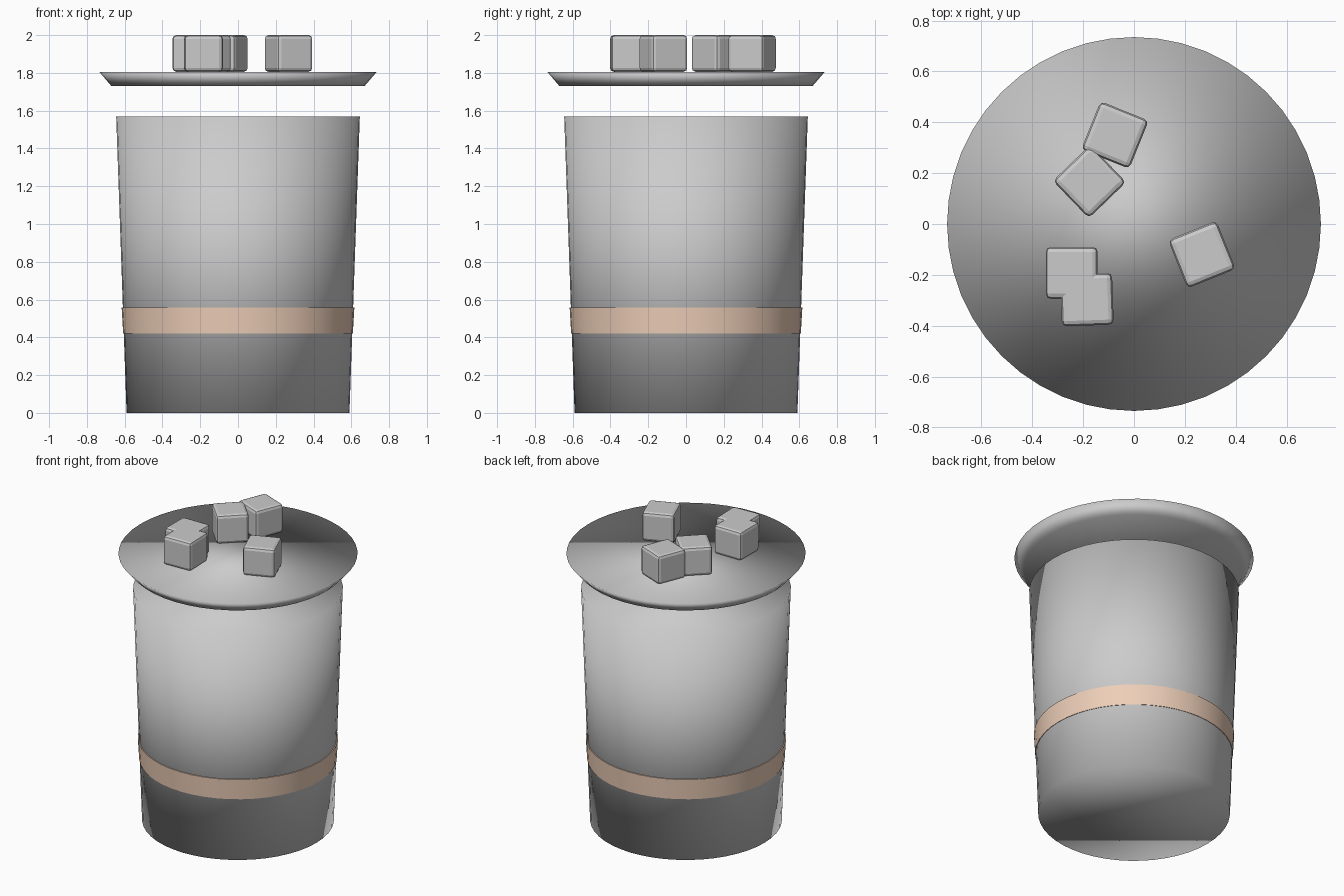
import bpy
from math import radians

if "Cube" in bpy.data.objects:
    bpy.data.objects.remove(bpy.data.objects["Cube"])

SIDES = 48


def frustum(name, r_low, r_high, z_low, z_high, fill='NGON'):
    """Tapered round part between two heights."""
    bpy.ops.mesh.primitive_cone_add(
        vertices=SIDES, radius1=r_low, radius2=r_high, depth=z_high - z_low,
        end_fill_type=fill, location=(0, 0, (z_low + z_high) / 2))
    obj = bpy.context.object
    obj.name = name
    return obj


def ice_cube(name, x, y, turn):
    """Block with rounded edges resting on the lid."""
    bpy.ops.mesh.primitive_cube_add(size=1, location=(x, y, 1.903),
                                    rotation=(0, 0, radians(turn)))
    obj = bpy.context.object
    obj.name = name
    obj.scale = (0.204, 0.204, 0.194)
    bpy.ops.object.transform_apply(location=False, rotation=False, scale=True)
    bev = obj.modifiers.new("rounded_edges", 'BEVEL')
    bev.width = 0.02
    bev.segments = 2
    return obj


# Cup body and lid: closed, softly shaded right across the rims
for part in (frustum("cup_body", 0.59, 0.645, 0, 1.57),
             frustum("lid", 0.67, 0.735, 1.73, 1.806)):
    part.data.polygons.foreach_set("use_smooth", [True] * len(part.data.polygons))

# Coloured band around the cup
band = frustum("cup_band", 0.608, 0.616, 0.42, 0.557)
bpy.ops.object.shade_smooth_by_angle()
peach = bpy.data.materials.new("peach")
peach.diffuse_color = (0.85, 0.62, 0.48, 1)
peach.use_nodes = True
peach.node_tree.nodes["Principled BSDF"].inputs["Base Color"].default_value = peach.diffuse_color
band.data.materials.append(peach)

# Ice cubes: x, y, turn in degrees
cubes = [(-0.075, 0.35, -22), (-0.175, 0.167, 44), (-0.245, -0.192, 0),
         (-0.185, -0.297, 2), (0.267, -0.12, 22)]
for i, (x, y, turn) in enumerate(cubes, 1):
    ice_cube(f"ice_cube_{i}", x, y, turn)
